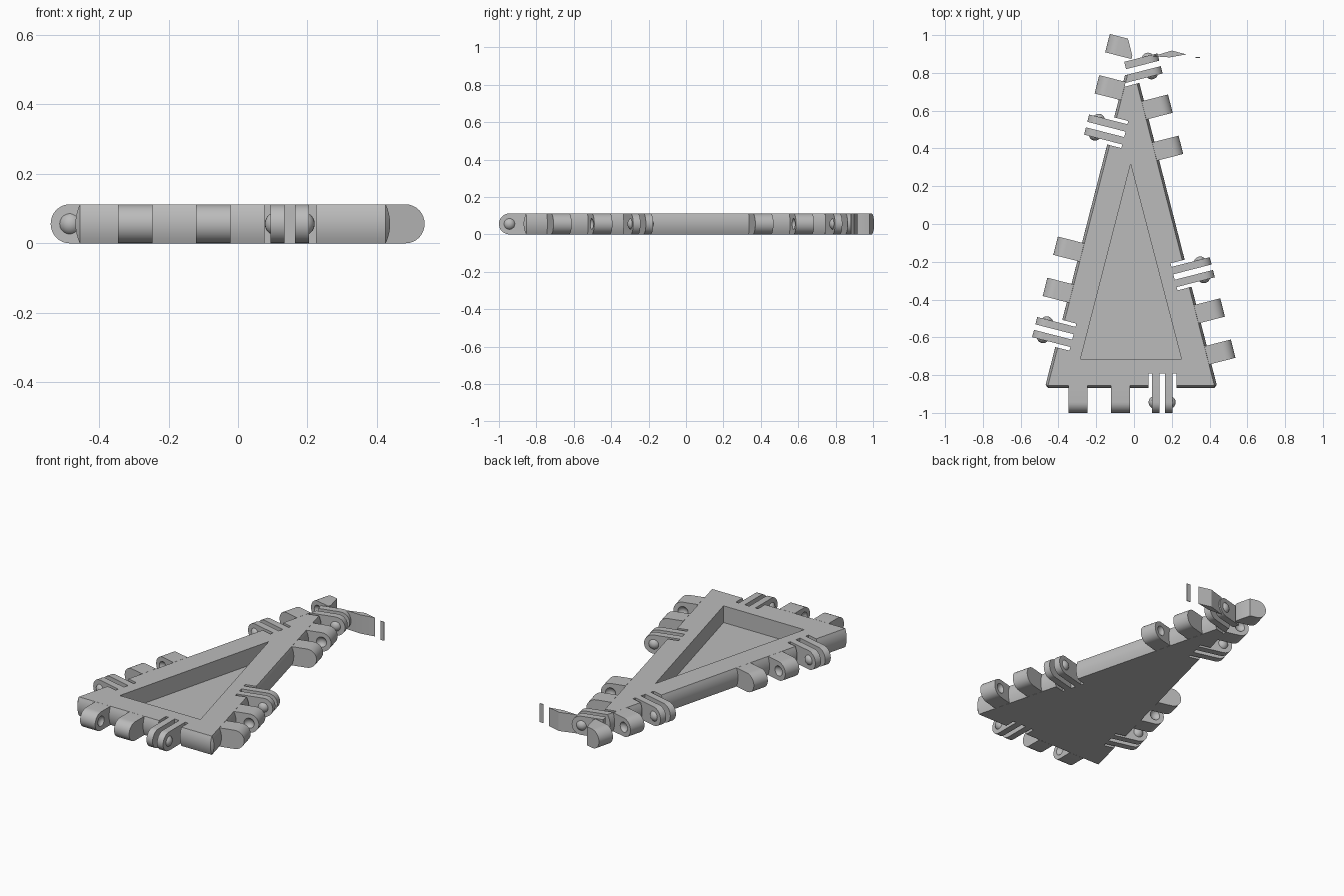
import bpy, bmesh, math
from mathutils import Vector

cube = bpy.data.objects.get("Cube")
if cube:
    bpy.data.objects.remove(cube, do_unlink=True)

H = 0.112            # plate thickness
R = H / 2            # hinge radius
AXIS = 0.132 - R     # hinge axis distance from the edge
BULGE = 0.013
UP = Vector((0, 0, 1))

grey = bpy.data.materials.new("plain grey")
grey.use_nodes = True
grey.diffuse_color = (0.5, 0.5, 0.5, 1)
grey.node_tree.nodes["Principled BSDF"].inputs["Base Color"].default_value = (0.5, 0.5, 0.5, 1)

corners = [Vector((-0.472, -0.868, 0)), Vector((0.442, -0.868, 0)), Vector((-0.015, 0.915, 0))]


def edge_frame(i):
    """Origin, tangent and outward normal of one side."""
    a, b = corners[i], corners[(i + 1) % 3]
    t = (b - a).normalized()
    return a, t, Vector((t.y, -t.x, 0))


def at(frame, s, n, z):
    o, t, out = frame
    return o + t * s + out * n + UP * z


def finish(name, bm):
    bmesh.ops.recalc_face_normals(bm, faces=bm.faces)
    mesh = bpy.data.meshes.new(name)
    bm.to_mesh(mesh)
    bm.free()
    mesh.materials.append(grey)
    obj = bpy.data.objects.new(name, mesh)
    bpy.context.collection.objects.link(obj)
    return obj


def loft(bm, rings):
    """Closed solid through rings of equal point count."""
    rings = [[bm.verts.new(p) for p in ring] for ring in rings]
    for lo, hi in zip(rings, rings[1:]):
        for k in range(len(lo)):
            m = (k + 1) % len(lo)
            bm.faces.new((lo[k], lo[m], hi[m], hi[k]))
    bm.faces.new(rings[0])
    bm.faces.new(rings[-1])


def prism(bm, points, z0, z1):
    loft(bm, [[Vector((p[0], p[1], z)) for p in points] for z in (z0, z1)])


def box(bm, frame, s0, s1, n0, n1, z0, z1):
    prism(bm, [at(frame, s, n, 0) for s, n in ((s0, n0), (s1, n0), (s1, n1), (s0, n1))], z0, z1)


def tab(bm, frame, s0, s1, root):
    """Slab with a half-round outer end."""
    profile = [(root, H), (root, 0)]
    for k in range(17):
        a = -math.pi / 2 + math.pi * k / 16
        profile.append((AXIS + R * math.cos(a), R + R * math.sin(a)))
    loft(bm, [[at(frame, s, n, z) for n, z in profile] for s in (s0, s1)])


def ball(bm, frame, s, radius):
    made = bmesh.ops.create_uvsphere(bm, u_segments=20, v_segments=12, radius=radius)
    bmesh.ops.translate(bm, verts=made["verts"], vec=at(frame, s, AXIS, R))


def cut(obj, cutter):
    """Subtract the cutter, then discard it."""
    cutter.hide_render = True
    mod = obj.modifiers.new("cut", 'BOOLEAN')
    mod.object, mod.operation, mod.solver = cutter, 'DIFFERENCE', 'EXACT'
    graph = bpy.context.evaluated_depsgraph_get()
    mesh = bpy.data.meshes.new_from_object(obj.evaluated_get(graph))
    obj.modifiers.clear()
    obj.data = mesh
    bpy.data.objects.remove(cutter, do_unlink=True)


# hinge sets: side, start along that side, name
frames = [edge_frame(i) for i in range(3)]
hinges = [(0, 0.126, "front"), (1, 0.131, "left_lower"), (1, 1.245, "left_upper"),
          (2, -0.06, "right_upper"), (2, 1.047, "right_lower")]

# triangular plate with gently bulging sides and clipped corners
inradius = 0.354
centre = Vector((-0.015, -0.868 + inradius, 0))
inner = [centre + (c - centre) * (1 - BULGE / inradius) for c in corners]
rings = []
for k in range(9):
    u = k / 8 * 2 - 1
    b = BULGE * (1 - u * u) + 0.0002
    ring = []
    for i, p in enumerate(inner):
        ring += [p + frames[i - 1][2] * b + UP * (k / 8 * H),
                 p + frames[i][2] * b + UP * (k / 8 * H)]
    rings.append(ring)
bm = bmesh.new()
loft(bm, rings)
plate = finish("triangle_plate", bm)

# shallow tray pocket and the slots beside the clip arms
bm = bmesh.new()
prism(bm, [(-0.283, -0.714), (0.251, -0.714), (-0.018, 0.317)], 0.012, H + 0.1)
cut(plate, finish("pocket_cutter", bm))
bm = bmesh.new()
for side, start, _ in hinges:
    for s0, s1 in ((0.422, 0.44), (0.48, 0.51), (0.55, 0.57)):
        box(bm, frames[side], start + s0, start + s1, -0.077, 0.2, -0.1, H + 0.1)
cut(plate, finish("slot_cutter", bm))
parts = [plate]

for side, start, name in hinges:
    f = frames[side]
    # pair of knuckles with sockets on their facing sides
    bm = bmesh.new()
    tab(bm, f, start, start + 0.1, -0.012)
    tab(bm, f, start + 0.225, start + 0.325, -0.012)
    if name == "right_upper":
        # trim the part that would pass the opposite side
        o, _, out = frames[1]
        geom = bm.verts[:] + bm.edges[:] + bm.faces[:]
        res = bmesh.ops.bisect_plane(bm, geom=geom, plane_co=o, plane_no=out, clear_outer=True)
        rim = [e for e in res["geom_cut"] if isinstance(e, bmesh.types.BMEdge)]
        if rim:
            bmesh.ops.holes_fill(bm, edges=rim)
    knuckles = finish(name + "_knuckles", bm)
    bm = bmesh.new()
    ball(bm, f, start + 0.1 + 0.016, 0.034)
    ball(bm, f, start + 0.225 - 0.016, 0.034)
    cut(knuckles, finish("socket_cutter", bm))

    # springy clip arms with ball pins on the outside
    bm = bmesh.new()
    tab(bm, f, start + 0.44, start + 0.48, -0.05)
    tab(bm, f, start + 0.51, start + 0.55, -0.05)
    arms = finish(name + "_clip_arms", bm)
    bm = bmesh.new()
    ball(bm, f, start + 0.44 + 0.017, 0.034)
    ball(bm, f, start + 0.55 - 0.017, 0.034)
    # keep the two pins out of the gap between the arms
    for v in bm.verts:
        s = (v.co - f[0]).dot(f[1]) - start
        limit = 0.475 if s < 0.495 else 0.515
        if (s < 0.495 and s > limit) or (s >= 0.495 and s < limit):
            v.co += f[1] * (limit - s)
    parts += [knuckles, arms, finish(name + "_ball_pins", bm)]

# thin loose blade and strip beside the tip
bm = bmesh.new()
prism(bm, [(0.1, 0.888), (0.19, 0.882), (0.278, 0.898), (0.2, 0.918)], 0, H)
parts.append(finish("tip_blade", bm))
bm = bmesh.new()
prism(bm, [(0.326, 0.88), (0.35, 0.88), (0.35, 0.884), (0.326, 0.884)], 0, H)
parts.append(finish("tip_strip", bm))

bpy.ops.object.select_all(action='DESELECT')
for obj in parts:
    obj.select_set(True)
bpy.context.view_layer.objects.active = plate
bpy.ops.object.shade_smooth_by_angle(angle=math.radians(30))
